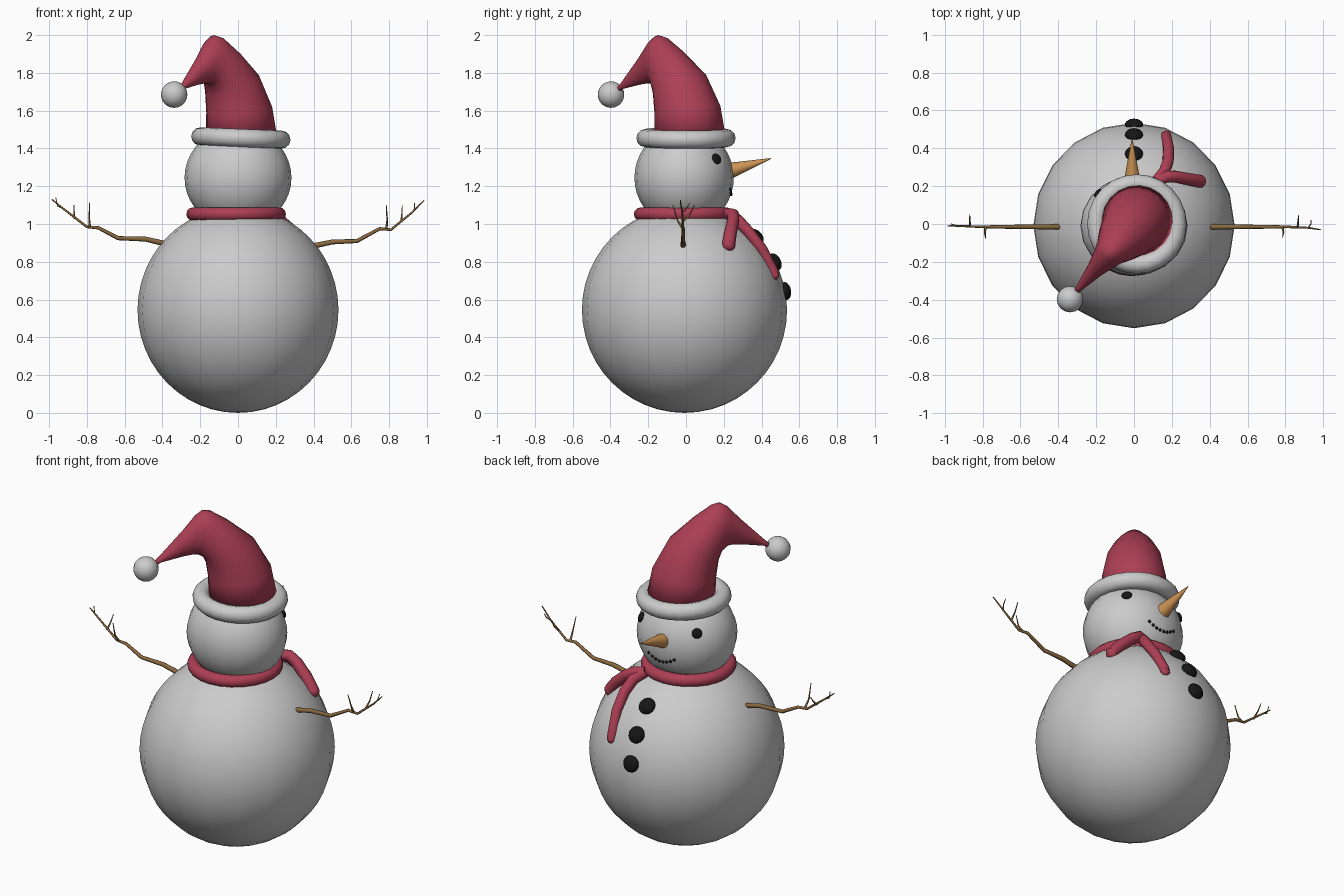
import bpy, bmesh, math
from mathutils import Vector

if "Cube" in bpy.data.objects:
    bpy.data.objects.remove(bpy.data.objects["Cube"])


def mat(name, rgb):
    m = bpy.data.materials.new(name)
    m.diffuse_color = (*rgb, 1)
    m.use_nodes = True
    m.node_tree.nodes["Principled BSDF"].inputs["Base Color"].default_value = m.diffuse_color
    return m


RED = mat("red_cloth", (0.42, 0.05, 0.09))
ORANGE = mat("carrot", (0.62, 0.3, 0.09))
BROWN = mat("bark", (0.25, 0.14, 0.05))
BLACK = mat("coal", (0.008, 0.008, 0.008))


def finish(ob, name, material=None):
    ob.name = name
    if material:
        ob.data.materials.append(material)
    if ob.type == 'MESH':
        for p in ob.data.polygons:
            p.use_smooth = True
    return ob


def ball(name, loc, size, material=None, segs=16, rings=12, normal=None):
    bpy.ops.mesh.primitive_uv_sphere_add(segments=segs, ring_count=rings, radius=1, location=loc)
    ob = bpy.context.object
    ob.scale = size
    if normal:
        ob.rotation_euler = Vector(normal).to_track_quat('Z', 'Y').to_euler()
    return finish(ob, name, material)


def ring(name, loc, major, minor, rot=(0, 0, 0), material=None):
    bpy.ops.mesh.primitive_torus_add(location=loc, rotation=rot, major_radius=major,
                                     minor_radius=minor, major_segments=24, minor_segments=12)
    return finish(bpy.context.object, name, material)


def tube(name, paths, material, res):
    # each path: (points, start radius, end radius)
    cu = bpy.data.curves.new(name, 'CURVE')
    cu.dimensions = '3D'
    cu.bevel_depth = 1
    cu.bevel_resolution = res
    cu.use_fill_caps = True
    for pts, r0, r1 in paths:
        s = cu.splines.new('POLY')
        s.points.add(len(pts) - 1)
        for i, p in enumerate(pts):
            s.points[i].co = (*p, 1)
            s.points[i].radius = r0 + (r1 - r0) * i / (len(pts) - 1)
        s.use_smooth = True
    ob = bpy.data.objects.new(name, cu)
    bpy.context.collection.objects.link(ob)
    bpy.ops.object.select_all(action='DESELECT')
    bpy.context.view_layer.objects.active = ob
    ob.select_set(True)
    bpy.ops.object.convert(target='MESH')
    return finish(bpy.context.object, name, material)


# Snowballs
body_c, body_r = Vector((0, -0.008, 0.545)), Vector((0.532, 0.543, 0.545))
head_c, head_r = Vector((0, -0.01, 1.245)), Vector((0.283, 0.263, 0.27))
ball("body", body_c, body_r, segs=20, rings=24)
ball("head", head_c, head_r, segs=20, rings=20)


def on_ball(c, r, x, z):
    # point on the +y side of an ellipsoid, with its normal
    k = 1 - ((x - c.x) / r.x) ** 2 - ((z - c.z) / r.z) ** 2
    p = Vector((x, c.y + r.y * math.sqrt(max(k, 0)), z))
    return p, (p - c)


# Coal buttons, eyes and mouth
for i, z in enumerate((0.935, 0.8, 0.645)):
    p, n = on_ball(body_c, body_r, 0, z)
    ball(f"button_{i + 1}", p, (0.048, 0.048, 0.03), BLACK, normal=n)
for side, x in (("left", -0.187), ("right", 0.187)):
    p, n = on_ball(head_c, head_r, x, 1.345)
    ball(f"eye_{side}", p, (0.029, 0.029, 0.015), BLACK, normal=n)
for i in range(8):
    t = (i - 3.5) / 3.5
    p, n = on_ball(head_c, head_r, 0.085 * t, 1.155 + 0.03 * t * t)
    ball(f"mouth_{i + 1}", p, (0.009, 0.009, 0.008), BLACK, 8, 6, n)

# Carrot nose
base, tip = Vector((-0.01, 0.225, 1.28)), Vector((-0.01, 0.45, 1.347))
bpy.ops.mesh.primitive_cone_add(vertices=16, radius1=0.044, radius2=0.002, depth=(tip - base).length,
                                location=(base + tip) / 2,
                                rotation=(tip - base).to_track_quat('Z', 'Y').to_euler())
finish(bpy.context.object, "nose", ORANGE)
bpy.ops.object.shade_smooth_by_angle()

# Scarf
ring("scarf_band", (-0.01, -0.012, 1.052), 0.228, 0.036, material=RED)
tails = {
    "scarf_short_tail": ([(0.12, 0.225, 1.055), (0.17, 0.25, 1.05), (0.22, 0.25, 1.02),
                          (0.3, 0.235, 0.95), (0.335, 0.228, 0.905), (0.345, 0.226, 0.89)], 0.03, 0.036),
    "scarf_long_tail": ([(0.12, 0.225, 1.055), (0.16, 0.275, 1.02), (0.18, 0.33, 0.96),
                         (0.183, 0.4, 0.87), (0.17, 0.46, 0.755), (0.17, 0.467, 0.73)], 0.032, 0.027),
}
for name, path in tails.items():
    tube(name, [path], RED, 4)
    ball(name + "_end", path[0][-1], (path[2],) * 3, RED, 12, 8)

# Hat, lofted in the plane it droops in: outer s,z / inner s,z / half width
sections = [
    (-0.22, 1.45, 0.16, 1.45, 0.19), (-0.185, 1.63, 0.165, 1.58, 0.175),
    (-0.09, 1.80, 0.18, 1.68, 0.152), (0.05, 1.92, 0.2, 1.725, 0.122),
    (0.15, 1.99, 0.225, 1.74, 0.09), (0.195, 2.0, 0.24, 1.745, 0.078),
    (0.235, 1.975, 0.265, 1.745, 0.066), (0.31, 1.89, 0.32, 1.738, 0.046),
    (0.45, 1.745, 0.44, 1.715, 0.018), (0.49, 1.71, 0.48, 1.69, 0.012),
]
droop = Vector((-0.65, -0.76, 0))
side = Vector((0.76, -0.65, 0))
bm = bmesh.new()
N = 20
loops = []
for so, zo, si, zi, w in sections:
    a = droop * so + Vector((0, 0, zo))
    b = droop * si + Vector((0, 0, zi))
    mid, half = (a + b) / 2, (b - a) / 2
    loops.append([bm.verts.new(mid + half * math.cos(k * math.tau / N) + side * w * math.sin(k * math.tau / N))
                  for k in range(N)])
for l0, l1 in zip(loops, loops[1:]):
    for k in range(N):
        bm.faces.new((l0[k], l0[(k + 1) % N], l1[(k + 1) % N], l1[k]))
bm.faces.new(loops[0])
bm.faces.new(loops[-1])
bmesh.ops.recalc_face_normals(bm, faces=bm.faces)
me = bpy.data.meshes.new("hat")
bm.to_mesh(me)
bm.free()
hat = bpy.data.objects.new("hat", me)
bpy.context.collection.objects.link(hat)
finish(hat, "hat", RED)
ring("hat_brim", (0.015, 0, 1.455), 0.215, 0.048, (0, 0.04, 0))
ball("pompom", (-0.338, -0.397, 1.685), (0.07,) * 3)

# Stick arms with twigs
Y = -0.015
left = [(-0.36, Y, 0.89), (-0.49, Y, 0.92), (-0.635, Y, 0.925), (-0.74, Y, 0.98),
        (-0.80, Y, 0.985), (-0.93, -0.01, 1.085), (-0.985, -0.01, 1.13)]
right = [(0.38, Y, 0.88), (0.5, Y, 0.905), (0.63, Y, 0.91), (0.75, Y, 0.975),
         (0.81, Y, 0.97), (0.92, -0.02, 1.06), (0.985, -0.03, 1.125)]
tube("arm_left", [
    (left, 0.015, 0.003),
    ([(-0.785, Y, 0.983), (-0.788, -0.05, 1.03), (-0.785, -0.075, 1.115)], 0.007, 0.002),
    ([(-0.866, Y, 1.03), (-0.868, 0.02, 1.06), (-0.868, 0.05, 1.1)], 0.006, 0.002),
    ([(-0.93, -0.01, 1.085), (-0.955, -0.005, 1.095), (-0.965, 0, 1.14)], 0.004, 0.002)], BROWN, 2)
tube("arm_right", [
    (right, 0.015, 0.003),
    ([(0.785, Y, 0.972), (0.79, -0.045, 1.02), (0.785, -0.07, 1.1)], 0.007, 0.002),
    ([(0.865, Y, 1.015), (0.868, 0.02, 1.05), (0.87, 0.045, 1.1)], 0.006, 0.002),
    ([(0.92, -0.02, 1.06), (0.935, 0, 1.08), (0.935, 0.02, 1.11)], 0.004, 0.002)], BROWN, 2)
